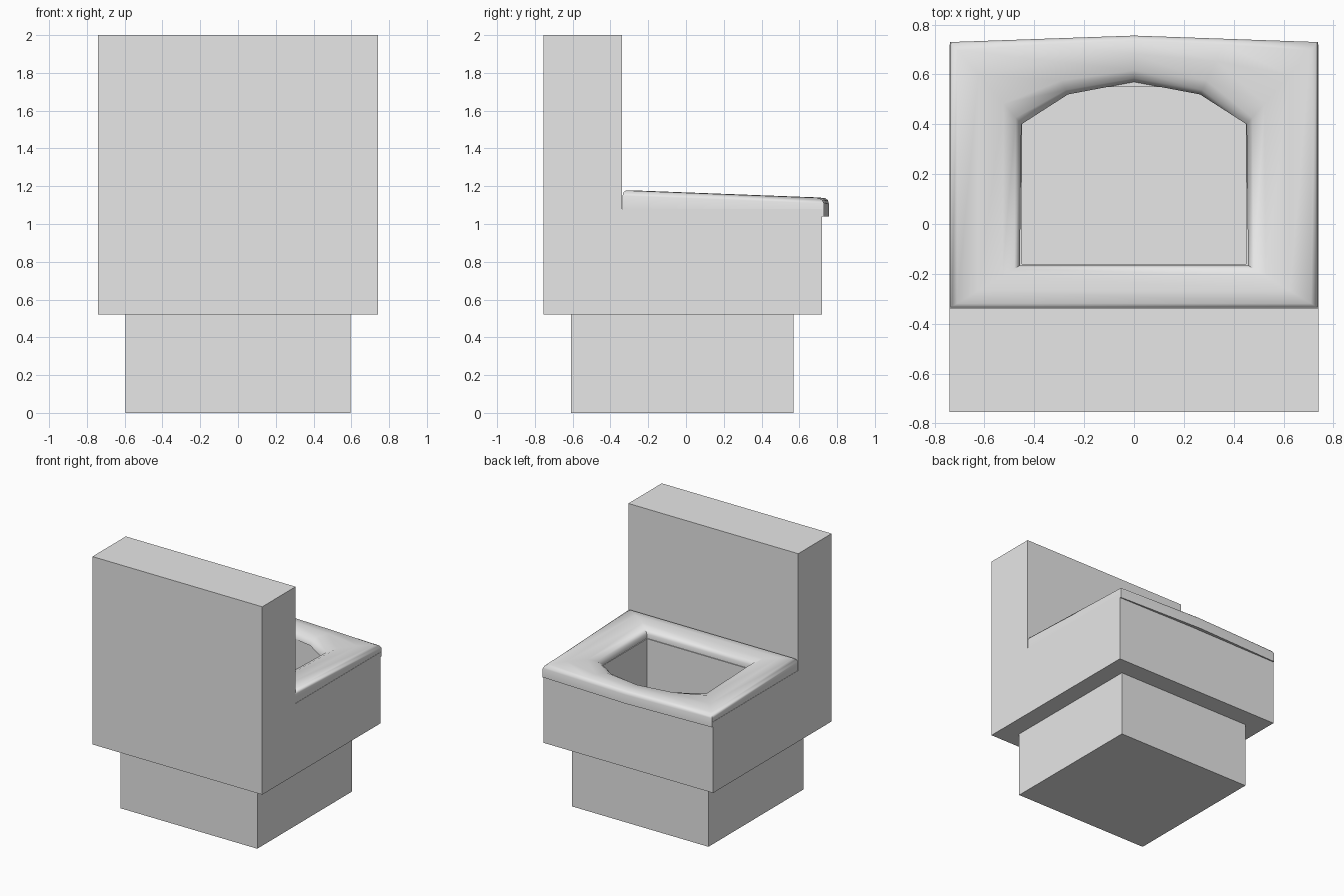
import bpy
import bmesh
from mathutils import Vector

cube = bpy.data.objects.get("Cube")
if cube:
    bpy.data.objects.remove(cube, do_unlink=True)

mat = bpy.data.materials.new("plain_grey")
mat.use_nodes = True
GREY = (0.8, 0.8, 0.8, 1)
mat.diffuse_color = GREY
mat.node_tree.nodes["Principled BSDF"].inputs["Base Color"].default_value = GREY


def finish(name, bm):
    bmesh.ops.recalc_face_normals(bm, faces=bm.faces)
    mesh = bpy.data.meshes.new(name)
    bm.to_mesh(mesh)
    bm.free()
    mesh.materials.append(mat)
    obj = bpy.data.objects.new(name, mesh)
    bpy.context.collection.objects.link(obj)
    return obj


# Pedestal block
bm = bmesh.new()
bmesh.ops.create_cube(bm, size=1)
for v in bm.verts:
    v.co = v.co * Vector((1.19, 1.18, 0.53)) + Vector((0, -0.02, 0.265))
finish("pedestal", bm)

# Bowl and tank: an L-shaped side profile pulled across the width
W = 0.74
PROFILE = [(-0.755, 0.52), (0.72, 0.52), (0.72, 1.08),
           (-0.34, 1.08), (-0.34, 2.0), (-0.755, 2.0)]
bm = bmesh.new()
side = bm.faces.new([bm.verts.new((-W, y, z)) for y, z in PROFILE])
pulled = bmesh.ops.extrude_face_region(bm, geom=[side])["geom"]
for v in pulled:
    if isinstance(v, bmesh.types.BMVert):
        v.co.x = W
bmesh.ops.recalc_face_normals(bm, faces=bm.faces)

# Basin sunk into the ledge
ledge = next(f for f in bm.faces
             if f.normal.z > 0.9 and f.calc_center_median().z < 1.5)
bmesh.ops.inset_region(bm, faces=[ledge], thickness=0.18)
for v in ledge.verts:
    v.co.x = 0.45 if v.co.x > 0 else -0.45
    v.co.y = 0.55 if v.co.y > 0.2 else -0.16
floor = bmesh.ops.extrude_discrete_faces(bm, faces=[ledge])["faces"][0]
for v in floor.verts:
    v.co.z = 0.6
finish("bowl_and_tank", bm)

# Seat ring: matching outer and inner outlines joined by a rounded section
OUTER = [(-0.738, -0.336), (-0.738, 0.73), (-0.37, 0.743), (0, 0.756),
         (0.37, 0.743), (0.738, 0.73), (0.738, -0.336)]
INNER = [(-0.458, -0.166), (-0.452, 0.4), (-0.265, 0.52), (0, 0.57),
         (0.265, 0.52), (0.452, 0.4), (0.458, -0.166)]
# (fraction from outer to inner edge, drop below the crest; None = underside)
SECTION = [(0, None), (0, 0.03), (0.03, 0.012), (0.1, 0.002), (0.4, 0),
           (0.75, 0.008), (0.92, 0.03), (1, 0.06), (1, None)]
bm = bmesh.new()
rings = []
for o, i in zip(OUTER, INNER):
    ring = []
    for t, drop in SECTION:
        p = Vector(o).lerp(Vector(i), t)
        if drop is None:
            z = 1.04 if t == 0 and p.y > 0.5 else 1.08
        else:
            z = 1.18 - 0.038 * (p.y + 0.336) - drop
        ring.append(bm.verts.new((p.x, p.y, z)))
    rings.append(ring)
n = len(SECTION)
for k, a in enumerate(rings):
    b = rings[(k + 1) % len(rings)]
    for j in range(n):
        m = (j + 1) % n
        bm.faces.new((a[j], a[m], b[m], b[j]))
seat = finish("seat", bm)
bpy.ops.object.select_all(action="DESELECT")
seat.select_set(True)
bpy.context.view_layer.objects.active = seat
bpy.ops.object.shade_smooth_by_angle(angle=1.2)
